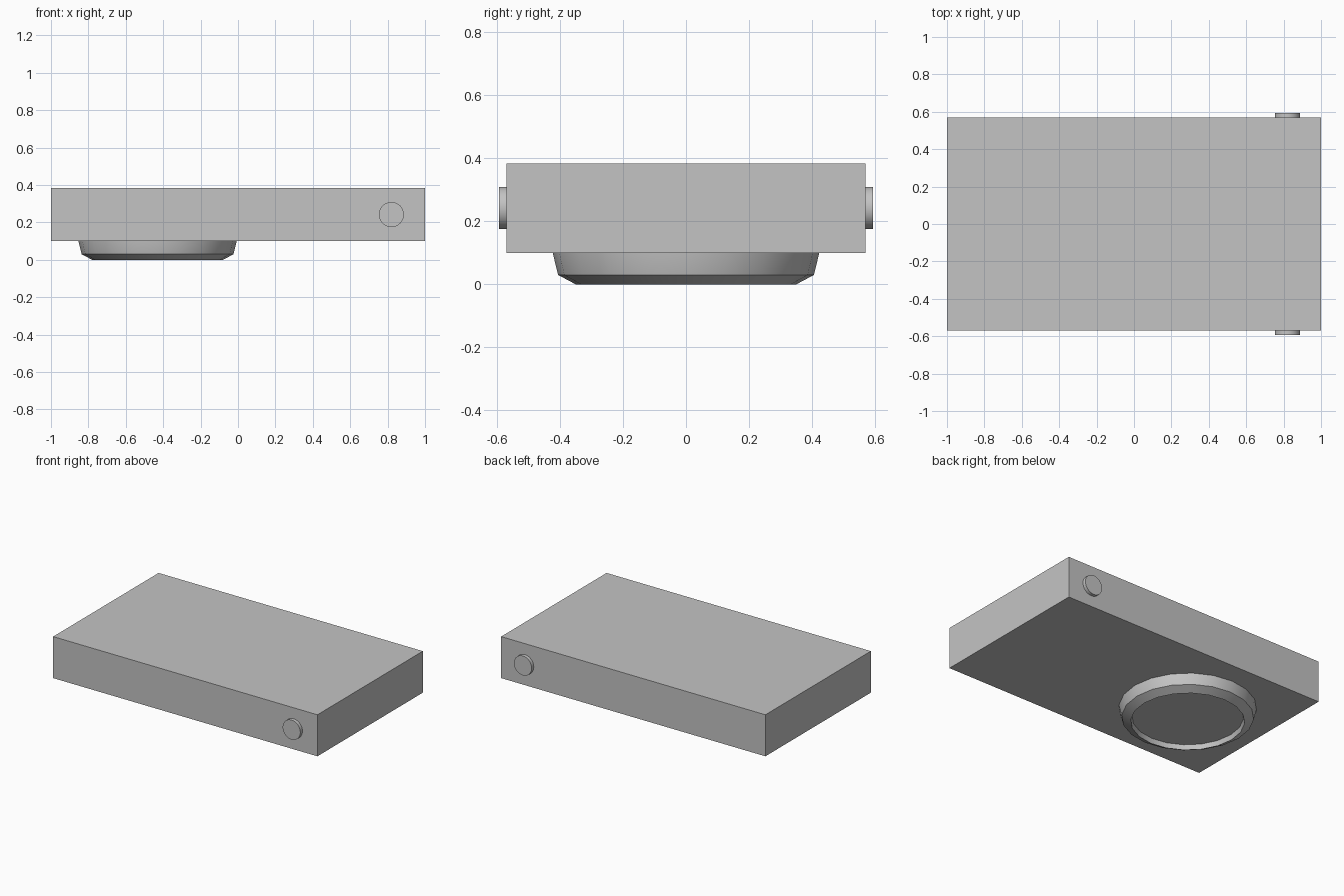
import bpy
import bmesh
from math import cos, sin, pi, radians
from mathutils import Matrix

cube = bpy.data.objects.get("Cube")
if cube:
    bpy.data.objects.remove(cube, do_unlink=True)

grey = bpy.data.materials.new("plain grey")
grey.use_nodes = True
colour = (0.55, 0.55, 0.55, 1)
grey.diffuse_color = colour
grey.node_tree.nodes["Principled BSDF"].inputs["Base Color"].default_value = colour


def add_object(name, bm, smooth=False):
    bmesh.ops.recalc_face_normals(bm, faces=bm.faces)
    mesh = bpy.data.meshes.new(name)
    bm.to_mesh(mesh)
    bm.free()
    mesh.materials.append(grey)
    obj = bpy.data.objects.new(name, mesh)
    bpy.context.collection.objects.link(obj)
    if smooth:
        bpy.ops.object.select_all(action="DESELECT")
        obj.select_set(True)
        bpy.context.view_layer.objects.active = obj
        bpy.ops.object.shade_smooth_by_angle(angle=radians(30))
    return obj


def lathe(name, profile, sides, matrix):
    """Turn (radius, height) points around z, capping both ends."""
    bm = bmesh.new()
    rings = [[bm.verts.new((r * cos(2 * pi * i / sides), r * sin(2 * pi * i / sides), h))
              for i in range(sides)] for r, h in profile]
    for low, high in zip(rings, rings[1:]):
        for i in range(sides):
            j = (i + 1) % sides
            bm.faces.new((low[i], low[j], high[j], high[i]))
    bm.faces.new(rings[0])
    bm.faces.new(rings[-1])
    bm.transform(matrix)
    return add_object(name, bm, smooth=True)


# Slab body
bm = bmesh.new()
bmesh.ops.create_cube(bm, size=1)
bmesh.ops.scale(bm, vec=(2, 1.14, 0.284), verts=bm.verts)
bmesh.ops.translate(bm, vec=(0, 0, 0.242), verts=bm.verts)
add_object("body", bm)

# Tapered round foot underneath, with a shallow recess in its base
foot_profile = [(0.423, 0.105), (0.423, 0.1), (0.406, 0.03),
                (0.35, 0), (0.343, 0.033)]
lathe("round_foot", foot_profile, 20, Matrix.Translation((-0.43, 0, 0)))

# Round button on the front and on the back
for name, side in (("front_button", -1), ("back_button", 1)):
    place = Matrix.Translation((0.82, side * 0.56, 0.242))
    turn = Matrix.Rotation(-side * pi / 2, 4, "X")
    lathe(name, [(0.067, 0), (0.067, 0.033)], 32, place @ turn)
